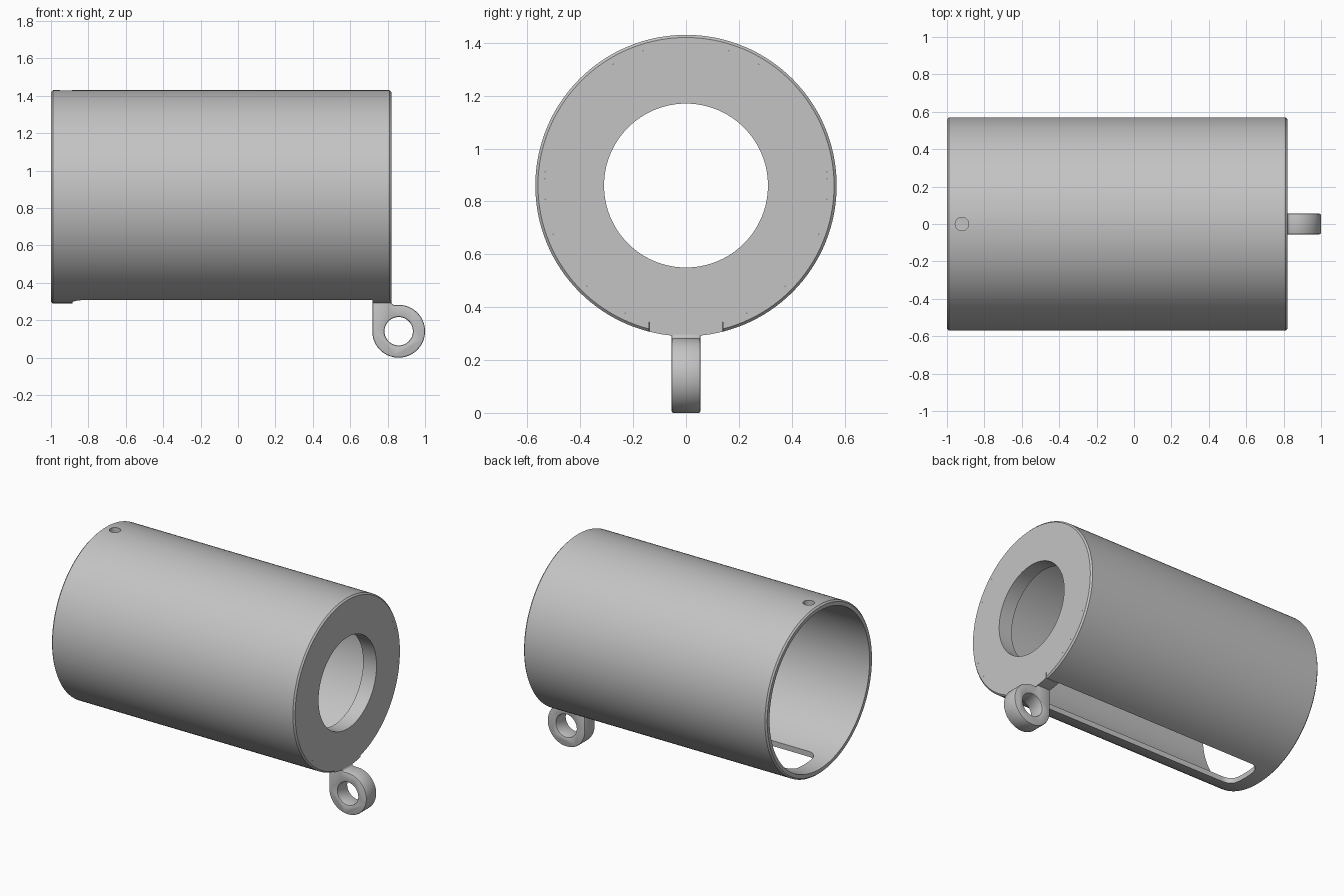
import bpy
import bmesh
from math import asin, cos, pi, radians, sin, sqrt
from mathutils import Matrix, Vector

START, END = -1.0, 0.82          # tube ends along x
AXIS_Z, OUTER, INNER = 0.86, 0.57, 0.535
PLUG_DEPTH = 0.1
SLOT = 0.14                      # half width of the bottom slot

if "Cube" in bpy.data.objects:
    bpy.data.objects.remove(bpy.data.objects["Cube"])

grey = bpy.data.materials.new("light grey")
grey.use_nodes = True
COLOUR = (0.55, 0.55, 0.55, 1)
grey.diffuse_color = COLOUR
grey.node_tree.nodes["Principled BSDF"].inputs["Base Color"].default_value = COLOUR


def finish_mesh(name, bm):
    bmesh.ops.recalc_face_normals(bm, faces=bm.faces)
    mesh = bpy.data.meshes.new(name)
    bm.to_mesh(mesh)
    bm.free()
    mesh.materials.append(grey)
    obj = bpy.data.objects.new(name, mesh)
    bpy.context.collection.objects.link(obj)
    return obj


def prism(name, points, depth):
    """Extrude a closed outline of 3D points along a vector."""
    bm = bmesh.new()
    face = bm.faces.new([bm.verts.new(p) for p in points])
    made = bmesh.ops.extrude_face_region(bm, geom=[face], use_keep_orig=True)
    verts = [v for v in made["geom"] if isinstance(v, bmesh.types.BMVert)]
    bmesh.ops.translate(bm, verts=verts, vec=depth)
    return finish_mesh(name, bm)


def cylinder(name, radius, length, centre, axis, sides=64):
    bm = bmesh.new()
    turn = Vector((0, 0, 1)).rotation_difference(Vector(axis)).to_matrix().to_4x4()
    bmesh.ops.create_cone(bm, cap_ends=True, segments=sides, radius1=radius,
                          radius2=radius, depth=length,
                          matrix=Matrix.Translation(centre) @ turn)
    return finish_mesh(name, bm)


def activate(obj):
    bpy.ops.object.select_all(action="DESELECT")
    obj.select_set(True)
    bpy.context.view_layer.objects.active = obj


def cut(obj, cutter):
    mod = obj.modifiers.new("cut", "BOOLEAN")
    mod.operation, mod.solver, mod.object = "DIFFERENCE", "EXACT", cutter
    activate(obj)
    bpy.ops.object.modifier_apply(modifier=mod.name)
    bpy.data.objects.remove(cutter)


def bevel(obj, width, segments=2):
    mod = obj.modifiers.new("bevel", "BEVEL")
    mod.width, mod.segments = width, segments
    mod.limit_method, mod.angle_limit = "ANGLE", radians(50)
    activate(obj)
    bpy.ops.object.modifier_apply(modifier=mod.name)


def smooth(obj):
    activate(obj)
    bpy.ops.object.shade_smooth_by_angle(angle=radians(30))


def arc(radius, start, stop, steps):
    for i in range(steps + 1):
        a = start + (stop - start) * i / steps
        yield radius * cos(a), radius * sin(a)


# Tube: a lathed wall with chamfered outer rims
C = 0.01
profile = [(START, INNER), (START, OUTER - C), (START + C, OUTER),
           (END - C, OUTER), (END, OUTER - C), (END, INNER)]
bm = bmesh.new()
ring = [bm.verts.new((x, 0, AXIS_Z + r)) for x, r in profile]
edges = [bm.edges.new((ring[i - 1], ring[i])) for i in range(len(ring))]
bmesh.ops.spin(bm, geom=ring + edges, cent=(0, 0, AXIS_Z), axis=(1, 0, 0),
               angle=2 * pi, steps=128, use_merge=True)
bmesh.ops.remove_doubles(bm, verts=bm.verts, dist=0.0001)
tube = finish_mesh("tube", bm)

# Bottom slot with a rounded closed end, open at the plug end
SLOT_END, CORNER = -0.885, 0.06
outline = [(END + 0.1, SLOT), (END + 0.1, -SLOT)]
for side, start in ((-1, 1.5 * pi), (1, pi)):
    outline += [(SLOT_END + CORNER + x, side * (SLOT - CORNER) + y)
                for x, y in arc(CORNER, start, start - pi / 2, 8)]
cut(tube, prism("slot_cutter", [(x, y, 0.2) for x, y in outline], (0, 0, 0.3)))

# Small round hole in the top near the open end
cut(tube, cylinder("hole_cutter", 0.036, 0.3, (-0.92, 0, AXIS_Z + OUTER), (0, 0, 1), 32))
smooth(tube)

# End plug: thick washer with a key that fills the slot mouth
half = SLOT - 0.002
key_angle, rim_angle = asin(half / OUTER), asin(half / INNER)
section = list(arc(OUTER, -key_angle, key_angle, 12))
section += list(arc(INNER, rim_angle, 2 * pi - rim_angle, 118))
plug = prism("end_plug", [(END - PLUG_DEPTH, y, AXIS_Z - down) for down, y in section],
             (PLUG_DEPTH, 0, 0))
cut(plug, cylinder("bore_cutter", 0.31, 0.6, (END, 0, AXIS_Z), (1, 0, 0), 128))
smooth(plug)

# Hanging lug: rounded eye with a straight back edge and a small inner fillet
EYE_X, EYE_R, HALF_WIDTH, ROOT = 0.859, 0.141, 0.055, 0.33
FILLET = 0.015
shape = [(END - PLUG_DEPTH, ROOT)]
shape += [(EYE_X + x, EYE_R + z) for x, z in arc(EYE_R, pi, 2.5 * pi, 54)]
shape[1] = (END - PLUG_DEPTH, EYE_R)
shape += [(END + FILLET + x, 2 * EYE_R + FILLET + z)
          for x, z in arc(FILLET, 1.5 * pi, pi, 5)]
shape.append((END, ROOT))
lug = prism("hanging_lug", [(x, -HALF_WIDTH, z) for x, z in shape], (0, 2 * HALF_WIDTH, 0))
cut(lug, cylinder("eye_cutter", 0.076, 0.4, (EYE_X, 0, EYE_R), (0, 1, 0), 48))
bevel(lug, 0.008)
smooth(lug)
